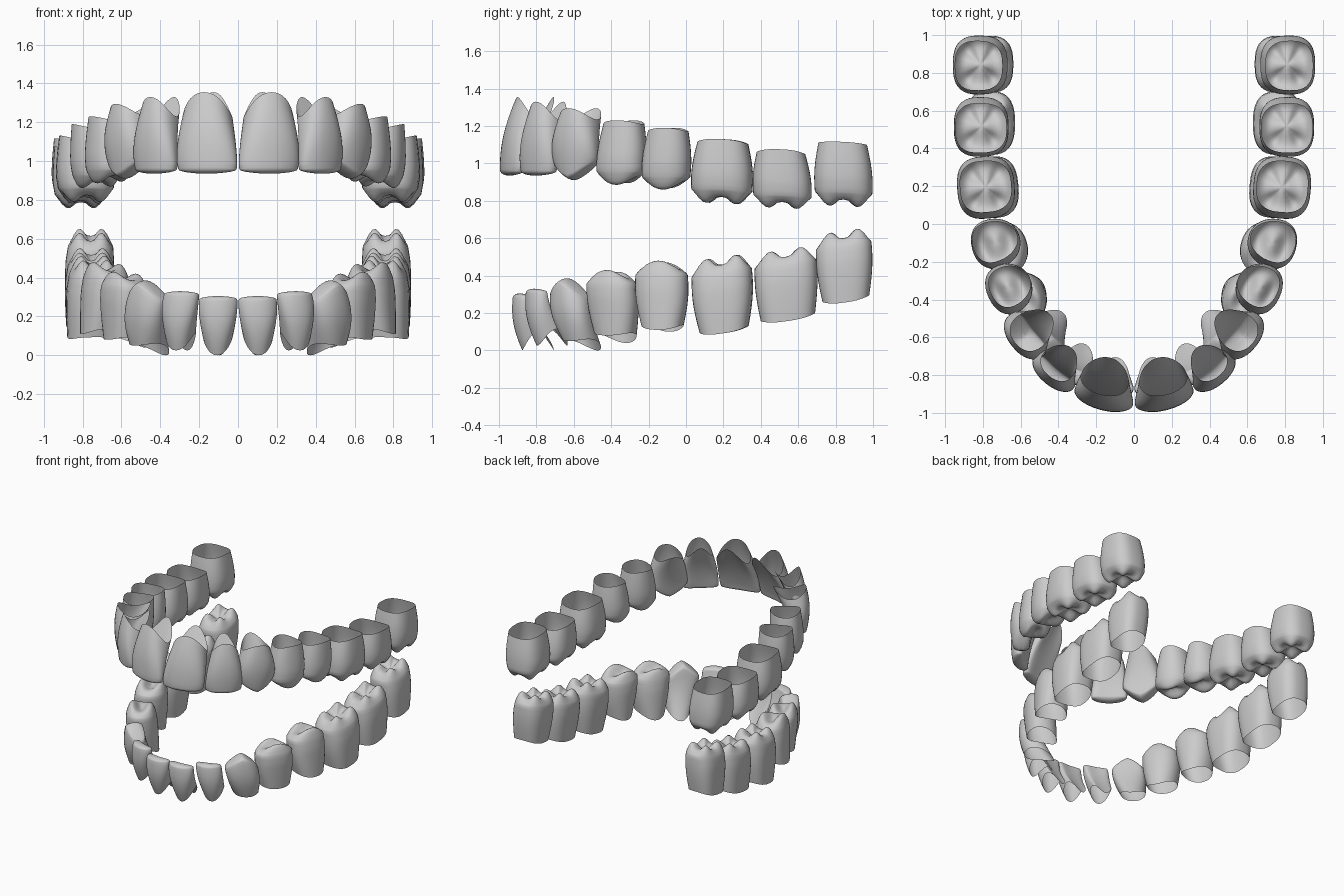
import bpy, bmesh
from math import sin, cos, pi, radians

if "Cube" in bpy.data.objects:
    bpy.data.objects.remove(bpy.data.objects["Cube"])

SEG = 36
NAMES = ["central_incisor", "lateral_incisor", "canine", "first_premolar",
         "second_premolar", "first_molar", "second_molar", "third_molar"]

# neck x,y | tip x,y | angle | neck, tip width | neck, tip depth | neck z, tip z | scallop | lingual drop
UPPER = [
    (.150, -.805, .162, -.950, 14, .25, .315, .20, .075, 1.355, .935, .13, 0),
    (.390, -.730, .435, -.805, 40, .19, .265, .19, .08, 1.33, .935, .10, 0),
    (.535, -.555, .580, -.600, 52, .20, .28, .24, .11, 1.295, .91, .06, 0),
    (.655, -.325, .665, -.350, 65, .21, .265, .22, .24, 1.23, .885, .02, 0),
    (.735, -.090, .728, -.108, 75, .21, .26, .24, .26, 1.19, .86, .02, 0),
    (.785, .198, .783, .190, 86, .27, .33, .27, .305, 1.13, .785, .02, 0),
    (.810, .508, .808, .518, 90, .26, .315, .27, .29, 1.075, .76, .02, 0),
    (.822, .838, .808, .844, 90, .26, .312, .25, .29, 1.115, .77, .01, 0),
]
LOWER = [
    (.102, -.790, .102, -.890, 4, .15, .198, .17, .07, .0, .305, .10, 0),
    (.290, -.715, .298, -.815, 20, .15, .19, .17, .07, .025, .33, .09, 0),
    (.450, -.550, .475, -.640, 45, .18, .24, .22, .12, .05, .385, .03, .05),
    (.575, -.370, .588, -.400, 62, .22, .28, .22, .23, .08, .43, .03, .04),
    (.695, -.120, .675, -.130, 73, .22, .285, .23, .24, .11, .48, .03, .01),
    (.758, .205, .738, .188, 85, .26, .325, .24, .27, .09, .50, .02, 0),
    (.770, .545, .752, .528, 90, .29, .335, .23, .26, .155, .54, .02, 0),
    (.775, .855, .755, .840, 90, .25, .30, .22, .25, .255, .64, .02, 0),
]


def lerp(a, b, t):
    return a + (b - a) * t


def spow(v, p):
    return (1 if v >= 0 else -1) * abs(v) ** p


def cap_height(kind, r, th):
    """Relative height of the biting surface at radius r: cusps and fossa."""
    if kind in ("incisor", "canine"):
        return (1 - r * r) ** .5
    if kind == "molar":
        p = .76 - .24 * cos(4 * th)
    else:
        p = .42 + .58 * sin(th) ** 2 * (1 if sin(th) > 0 else .8)
    if r >= .62:
        return p * (1 - ((r - .62) / .38) ** 2)
    q = r / .62
    return lerp(.25, p, q * q * (3 - 2 * q))


def tooth(name, kind, row, tilt):
    """Open shell lofted from the neck ring to the cusps, mirrored across x."""
    nx, ny, tx, ty, ang, wn, wt, dn, dt, zn, zt, sc, drop = row
    front = kind in ("incisor", "canine")
    ca, sa = cos(radians(ang)), sin(radians(ang))
    s = 1 if zt > zn else -1
    side = .92 if front else .78
    peak = .8 if front else .6
    tri = {"incisor": .2, "canine": .2, "premolar": .17, "molar": .03}[kind]

    def point(t, r, th, lift):
        g = sin(min(t / peak, 1) * pi / 2)
        over = max(0, t - peak) / (1 - peak)
        w = lerp(wn, wt, g) / 2 * (1 - .07 * over ** 2)
        if front:
            d = lerp(dn, dt, t ** 1.15) / 2
            n = lerp(2.1, 2.8, t)
        else:
            d = lerp(dn, dt, g) / 2 * (1 - .14 * over)
            n = 2.7 if kind == "molar" else 2.2
        c, e = spow(cos(th), 2 / n), spow(sin(th), 2 / n)
        k = tri * (1 - .7 * t)
        a = w * r * c * (1 + k * sin(th))
        b = d * r * e
        # labial curve of the front teeth
        if front:
            b += .022 * sin(pi * t) - .03 * t * (a / w) ** 2
        f = t + lift
        z0 = zn + s * (sc * cos(th) ** 2 - drop * (1 - sin(th)) / 2)
        z0 = lerp(z0, zn, 1 - r)
        top = zt
        if kind == "canine":
            top -= s * .085 * abs(a / w) ** 1.3
        x = lerp(nx, tx, t) + a * ca + b * sa
        y = lerp(ny, ty, t) + a * sa - b * ca
        return x, y, lerp(z0, top, f) + tilt * (y - ty)

    bm = bmesh.new()
    rings = []
    levels = [(side * i / 10, 1) for i in range(11)]
    levels += [(side, r) for r in (.96, .9, .81, .71, .6, .47, .33, .18)]
    for t, r in levels:
        ring = []
        for i in range(SEG):
            th = 2 * pi * i / SEG
            lift = 0 if r == 1 else (1 - side) * cap_height(kind, r, th)
            ring.append(bm.verts.new(point(t, r, th, lift)))
        rings.append(ring)
    for lo, hi in zip(rings, rings[1:]):
        for i in range(SEG):
            j = (i + 1) % SEG
            bm.faces.new((lo[i], lo[j], hi[j], hi[i]))
    mid = bm.verts.new(point(side, 0, 0, (1 - side) * cap_height(kind, 0, 0)))
    for i in range(SEG):
        bm.faces.new((rings[-1][i], rings[-1][(i + 1) % SEG], mid))
    if s < 0:
        bmesh.ops.reverse_faces(bm, faces=bm.faces[:])
    for f in bm.faces:
        f.smooth = True
    me = bpy.data.meshes.new(name)
    bm.to_mesh(me)
    bm.free()
    ob = bpy.data.objects.new(name, me)
    bpy.context.collection.objects.link(ob)
    m = ob.modifiers.new("other_side", 'MIRROR')
    m.use_axis[0] = True
    m.use_mirror_merge = False


# Upper and lower arches
for arch, rows, molar_tilt in (("upper", UPPER, -.05), ("lower", LOWER, .15)):
    for nm, row in zip(NAMES, rows):
        kind = nm.split("_")[-1]
        tooth(arch + "_" + nm, kind, row, molar_tilt if kind == "molar" else 0)
